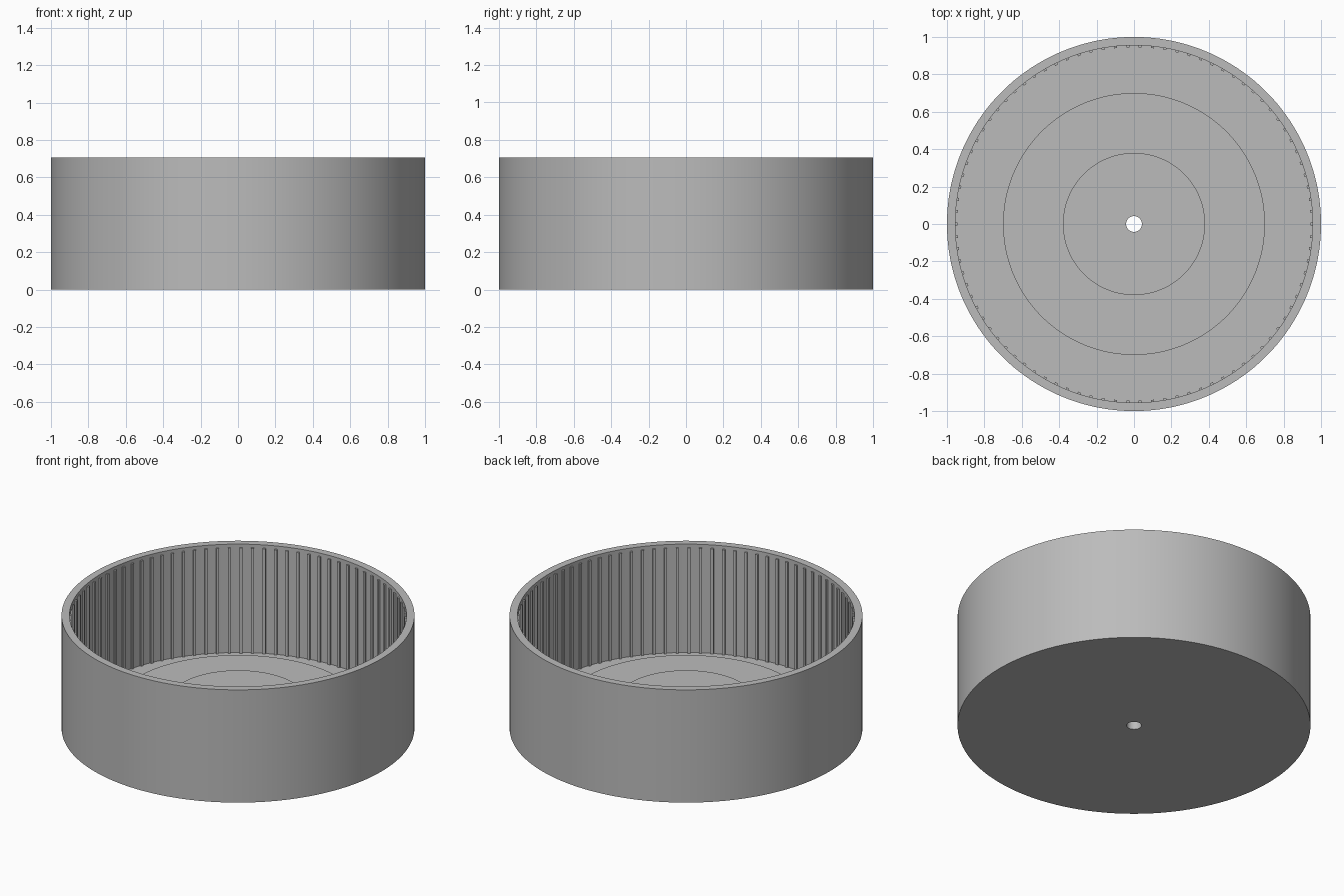
import bpy, bmesh, math
from mathutils import Matrix

if "Cube" in bpy.data.objects:
    bpy.data.objects.remove(bpy.data.objects["Cube"])

HEIGHT, INNER, FLOOR = 0.705, 0.955, 0.027
SEGMENTS, RIBS = 180, 90

grey = bpy.data.materials.new("plain grey")
grey.use_nodes = True
color = (0.5, 0.5, 0.5, 1)
grey.diffuse_color = color
grey.node_tree.nodes["Principled BSDF"].inputs["Base Color"].default_value = color


def finish(name, bm):
    bmesh.ops.recalc_face_normals(bm, faces=bm.faces)
    mesh = bpy.data.meshes.new(name)
    bm.to_mesh(mesh)
    bm.free()
    mesh.materials.append(grey)
    obj = bpy.data.objects.new(name, mesh)
    bpy.context.collection.objects.link(obj)
    return obj


# Round tub: closed cross-section with a stepped floor and a centre hole, revolved
profile = [(0.042, 0), (1, 0), (1, HEIGHT), (INNER, HEIGHT), (INNER, FLOOR),
           (0.7, FLOOR), (0.7, 0.13), (0.38, 0.13), (0.38, 0.184), (0.042, 0.184)]
bm = bmesh.new()
rings = []
for r, z in profile:
    angles = [math.tau * i / SEGMENTS for i in range(SEGMENTS)]
    rings.append([bm.verts.new((r * math.cos(a), r * math.sin(a), z)) for a in angles])
for k, ring in enumerate(rings):
    above = rings[(k + 1) % len(rings)]
    for i in range(SEGMENTS):
        j = (i + 1) % SEGMENTS
        bm.faces.new((ring[i], ring[j], above[j], above[i]))
tub = finish("tub", bm)
bpy.context.view_layer.objects.active = tub
tub.select_set(True)
bpy.ops.object.shade_smooth_by_angle(angle=math.radians(30))

# Thin upright ribs around the inner wall, ending just below the rim
rib_top = HEIGHT - 0.02
bm = bmesh.new()
for i in range(RIBS):
    place = (Matrix.Rotation(math.tau * i / RIBS, 4, "Z")
             @ Matrix.Translation((INNER, 0, (FLOOR + rib_top) / 2))
             @ Matrix.Diagonal((0.02, 0.016, rib_top - FLOOR, 1)))
    bmesh.ops.create_cube(bm, size=1, matrix=place)
finish("wall_ribs", bm)
